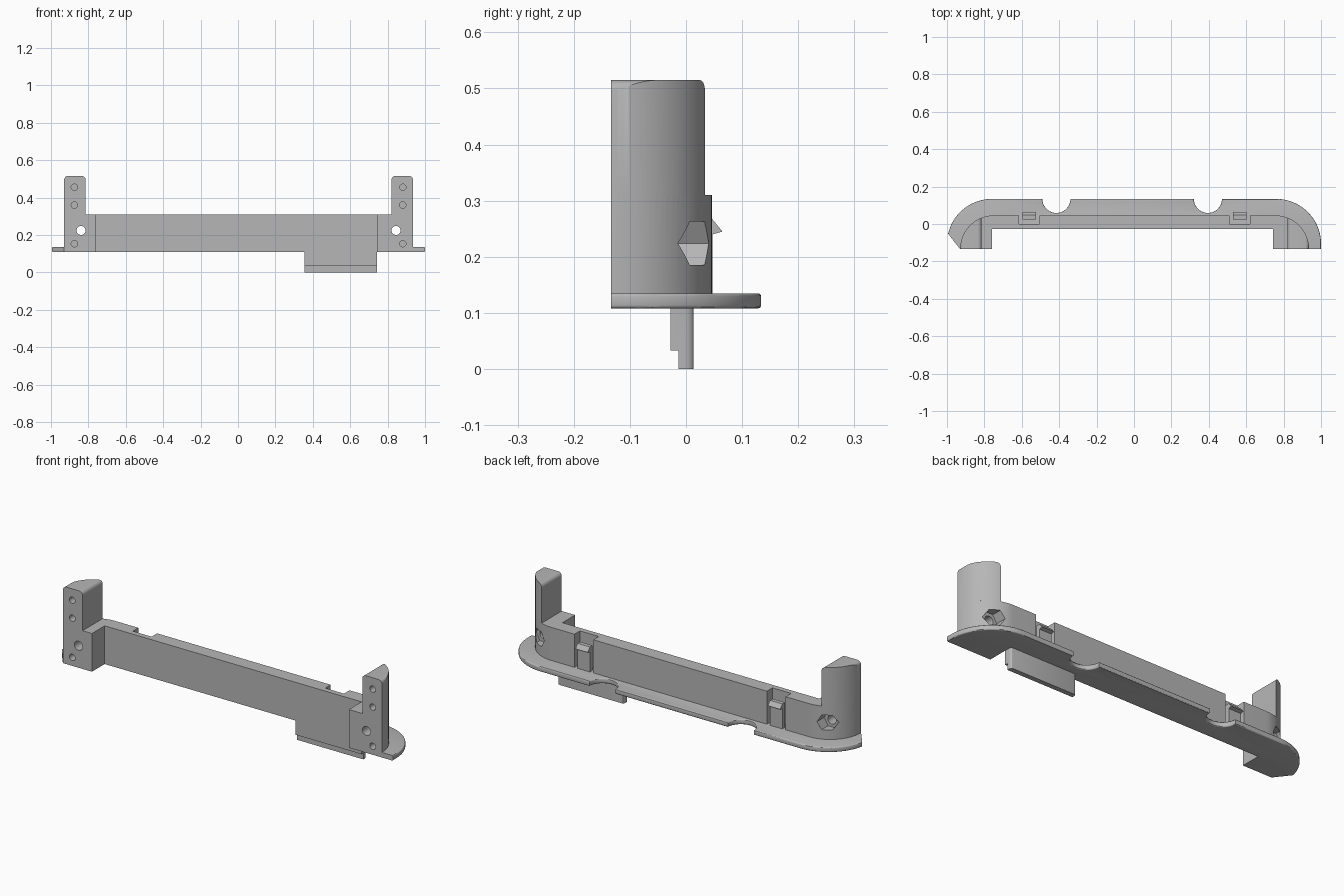
import bpy, bmesh, math

if "Cube" in bpy.data.objects:
    bpy.data.objects.remove(bpy.data.objects["Cube"])

grey = bpy.data.materials.new("light_grey")
grey.diffuse_color = (0.47, 0.47, 0.47, 1)
grey.use_nodes = True
grey.node_tree.nodes["Principled BSDF"].inputs["Base Color"].default_value = grey.diffuse_color

FRONT, WALL_F, WALL_B, BACK = -0.134, -0.028, 0.047, 0.134
Z0, Z1, Z2, Z3 = 0.108, 0.135, 0.31, 0.515
CX = 0.003                              # mirror line of the towers
ARC_X, ARC_R = 0.7525, 0.18             # rounded outside of the pillars
IN_X, OUT_X = 0.8175, 0.9325            # tower sides


def prism(name, pts, axis, lo, hi):
    """Extrude a 2D outline along an axis."""
    place = {'x': lambda a, b, c: (c, a, b),
             'y': lambda a, b, c: (a, c, b),
             'z': lambda a, b, c: (a, b, c)}[axis]
    bm = bmesh.new()
    low = [bm.verts.new(place(a, b, lo)) for a, b in pts]
    top = [bm.verts.new(place(a, b, hi)) for a, b in pts]
    bm.faces.new(low)
    bm.faces.new(top)
    n = len(pts)
    for i in range(n):
        j = (i + 1) % n
        bm.faces.new((low[i], low[j], top[j], top[i]))
    bmesh.ops.recalc_face_normals(bm, faces=bm.faces)
    me = bpy.data.meshes.new(name)
    bm.to_mesh(me)
    bm.free()
    me.materials.append(grey)
    ob = bpy.data.objects.new(name, me)
    bpy.context.collection.objects.link(ob)
    return ob


def arc(cx, cy, r, a0, a1, n):
    return [(cx + r * math.cos(math.radians(a0 + (a1 - a0) * i / n)),
             cy + r * math.sin(math.radians(a0 + (a1 - a0) * i / n)))
            for i in range(n + 1)]


def rect(x0, x1, y0, y1):
    return [(x0, y0), (x1, y0), (x1, y1), (x0, y1)]


def combine(ob, other, op):
    """Apply a boolean and discard the second object."""
    m = ob.modifiers.new(op, 'BOOLEAN')
    m.operation, m.object, m.solver = op, other, 'EXACT'
    bpy.context.view_layer.objects.active = ob
    bpy.ops.object.modifier_apply(modifier=m.name)
    bpy.data.objects.remove(other, do_unlink=True)


def bevel(ob, rule, width):
    bm = bmesh.new()
    bm.from_mesh(ob.data)
    edges = [e for e in bm.edges if rule(e.verts[0].co, e.verts[1].co)]
    bmesh.ops.bevel(bm, geom=edges, offset=width, segments=3, profile=0.5,
                    affect='EDGES', clamp_overlap=True)
    bm.to_mesh(ob.data)
    bm.free()


# Frame: long wall with a rounded pillar at each end
outline = [(-0.76, FRONT), (-0.76, WALL_F), (0.742, WALL_F), (0.742, FRONT)]
outline += arc(CX + ARC_X, FRONT, ARC_R, 0, 90, 24)
outline += arc(CX - ARC_X, FRONT, ARC_R, 90, 180, 24)
frame = prism("frame", outline, 'z', Z1, Z2)

# Towers with rounded top corners
for s in (-1, 1):
    end = math.degrees(math.acos((IN_X - ARC_X) / ARC_R))
    pts = [(IN_X, FRONT)] + arc(ARC_X, FRONT, ARC_R, 0, end, 20)
    tower = prism("tower", [(CX + s * x, y) for x, y in pts], 'z', Z2, Z3)
    r = 0.02
    pts = [(IN_X, 0.2), (OUT_X + 0.001, 0.2)]
    pts += arc(OUT_X - r, Z3 - r, r, 0, 90, 6)
    pts += arc(IN_X + r, Z3 - r, r, 90, 180, 6)
    shape = prism("tower_shape", [(CX + s * x, z) for x, z in pts], 'y', -0.3, 0.3)
    combine(tower, shape, 'INTERSECT')
    combine(frame, tower, 'UNION')

for s in (-1, 1):
    # Blind screw holes
    for z in (0.455, 0.36, 0.153):
        hole = prism("hole", arc(CX + s * 0.878, z, 0.017, 0, 345, 23), 'y', -0.2, -0.06)
        combine(frame, hole, 'DIFFERENCE')
    # Through bolt hole and its hexagonal nut recess
    bx = CX + s * 0.842
    combine(frame, prism("bolt", arc(bx, 0.224, 0.024, 0, 345, 23), 'y', -0.2, 0.2), 'DIFFERENCE')
    combine(frame, prism("nut", arc(bx, 0.224, 0.045, 0, 300, 5), 'y', -0.02, 0.2), 'DIFFERENCE')

# Clip pockets in the back of the wall, with a hooked clip in each
for side, x in (("left", -0.56), ("right", 0.565)):
    pocket = prism("pocket", rect(x - 0.055, x + 0.055, 0.0, 0.1), 'z', Z1 - 0.05, Z2 + 0.05)
    combine(frame, pocket, 'DIFFERENCE')
    prism("clip_" + side, [(0.025, Z1), (WALL_B, Z1), (WALL_B, 0.24), (0.065, 0.245),
                           (WALL_B, 0.267), (0.025, 0.267)], 'x', x - 0.036, x + 0.036)

# Base flange: rounded ends, one clipped corner and two finger notches
pts = [(-0.93, FRONT), (-0.76, FRONT), (-0.76, WALL_F), (0.742, WALL_F), (0.742, FRONT), (1, FRONT)]
pts += arc(0.76, -0.106, 0.24, 0, 90, 24)
for x in (0.395, -0.415):
    pts += arc(x, BACK, 0.075, 0, -180, 20)
pts += arc(-0.76, -0.106, 0.24, 90, 167, 20)
flange = prism("base_flange", pts, 'z', Z0, Z1)
bevel(flange, lambda a, b: abs(a.z - b.z) < 1e-5 and
      ((a.y + b.y) / 2 > -0.02 or abs(a.x + b.x) / 2 > 0.975), 0.006)

# Stepped tongue hanging below the flange
tongue = prism("tongue", [(WALL_F, Z0), (WALL_F, 0.033), (-0.013, 0.033), (-0.013, 0),
                          (0.013, 0), (0.013, Z0)], 'x', 0.355, 0.742)
bevel(tongue, lambda a, b: abs(a.z - b.z) > 0.1 and a.y > 0.01 and b.y > 0.01, 0.012)

# Smooth curved faces, keep corners sharp
for ob in bpy.context.scene.objects:
    ob.select_set(True)
    bpy.context.view_layer.objects.active = ob
bpy.ops.object.shade_smooth_by_angle(angle=math.radians(30))
